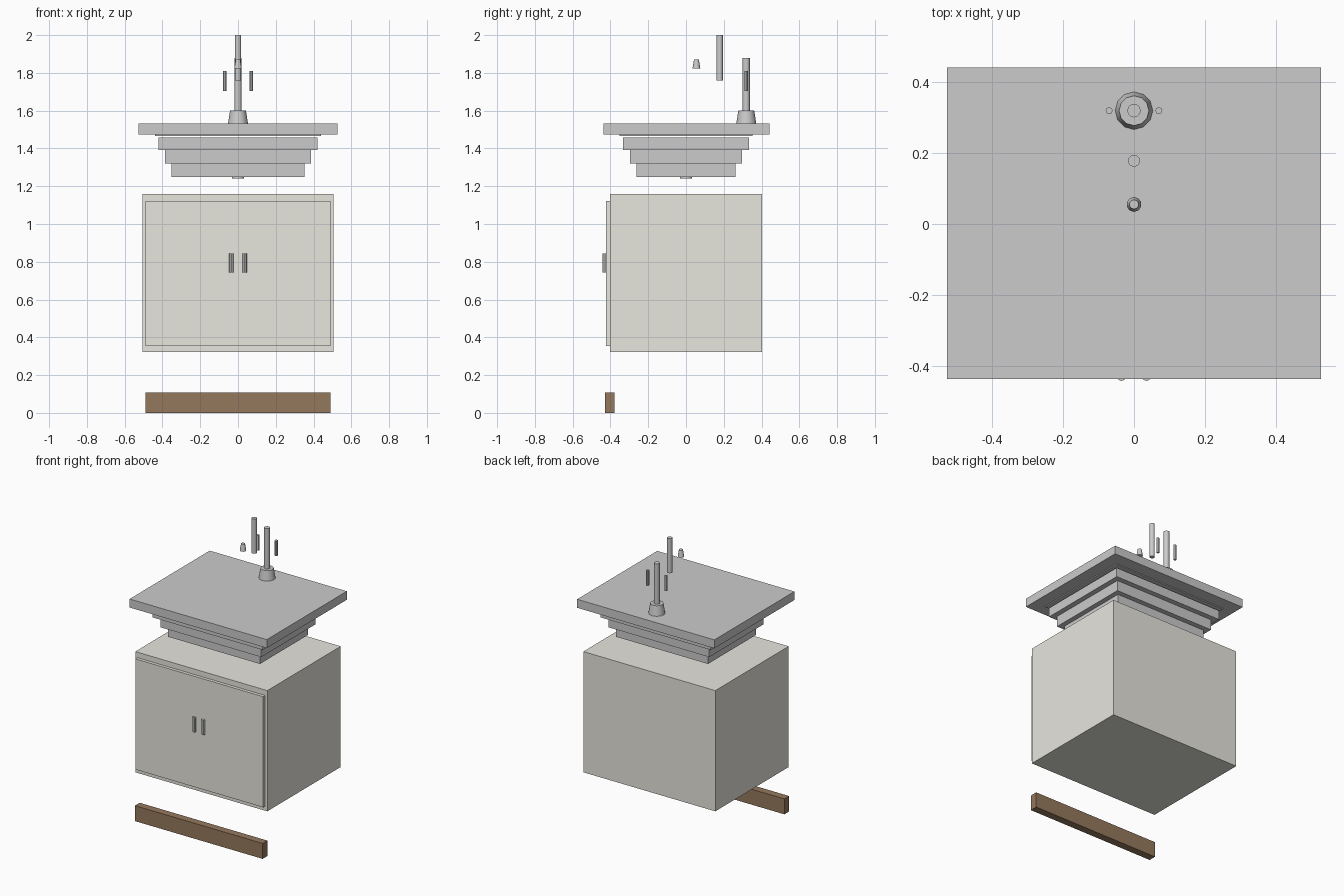
import bpy
import math

if "Cube" in bpy.data.objects:
    bpy.data.objects.remove(bpy.data.objects["Cube"])


def material(name, r, g, b):
    m = bpy.data.materials.new(name)
    m.diffuse_color = (r, g, b, 1)
    m.use_nodes = True
    m.node_tree.nodes["Principled BSDF"].inputs["Base Color"].default_value = m.diffuse_color
    return m


cream = material("cream_paint", 0.80, 0.79, 0.73)
wood = material("brown_wood", 0.30, 0.19, 0.11)


def box(name, x, y, z, mat=None):
    """Box from (min, max) ranges on each axis."""
    bpy.ops.mesh.primitive_cube_add(size=1, location=[sum(r) / 2 for r in (x, y, z)])
    o = bpy.context.object
    o.name = name
    o.scale = [r[1] - r[0] for r in (x, y, z)]
    bpy.ops.object.transform_apply(location=False, rotation=False, scale=True)
    if mat:
        o.data.materials.append(mat)
    return o


def tube(name, x, y, z, r_bottom, r_top, sides):
    """Vertical cylinder or tapered cone between two heights."""
    bpy.ops.mesh.primitive_cone_add(vertices=sides, radius1=r_bottom, radius2=r_top,
                                    depth=z[1] - z[0], location=(x, y, sum(z) / 2))
    o = bpy.context.object
    o.name = name
    if sides > 8:
        bpy.ops.object.shade_smooth_by_angle(angle=math.radians(40))
    return o


# Toe kick, cabinet and door panel
box("toe_kick", (-0.49, 0.49), (-0.43, -0.378), (0, 0.107), wood)
box("cabinet", (-0.506, 0.506), (-0.402, 0.402), (0.323, 1.16), cream)
box("door_panel", (-0.49, 0.49), (-0.424, -0.402), (0.355, 1.122), cream)

# Counter slab and the lip under it
box("countertop", (-0.526, 0.526), (-0.436, 0.441), (1.473, 1.532))
box("counter_lip", (-0.44, 0.44), (-0.351, 0.351), (1.466, 1.473))

# Stepped basin and drain
basin = [(0.422, 0.333, 1.393, 1.457), (0.386, 0.297, 1.32, 1.393), (0.352, 0.262, 1.25, 1.32)]
for i, (hx, hy, z0, z1) in enumerate(basin):
    box(f"basin_step_{i + 1}", (-hx, hx), (-hy, hy), (z0, z1))
tube("drain", 0, 0, (1.24, 1.25), 0.033, 0.033, 12)

# Tap base, riser, spout and nozzle
tube("tap_base", 0, 0.319, (1.532, 1.6), 0.053, 0.042, 12)
tube("tap_riser", 0, 0.319, (1.6, 1.88), 0.019, 0.019, 12)
tube("tap_spout", 0, 0.178, (1.76, 2.0), 0.017, 0.017, 12)
tube("tap_nozzle", 0, 0.055, (1.822, 1.87), 0.021, 0.013, 10)

# Door handles and tap levers, mirrored left and right
for side, s in (("left", -1), ("right", 1)):
    tube(f"door_handle_{side}", s * 0.035, -0.43, (0.742, 0.843), 0.012, 0.012, 8)
    tube(f"tap_lever_{side}", s * 0.07, 0.319, (1.705, 1.81), 0.01, 0.01, 8)
